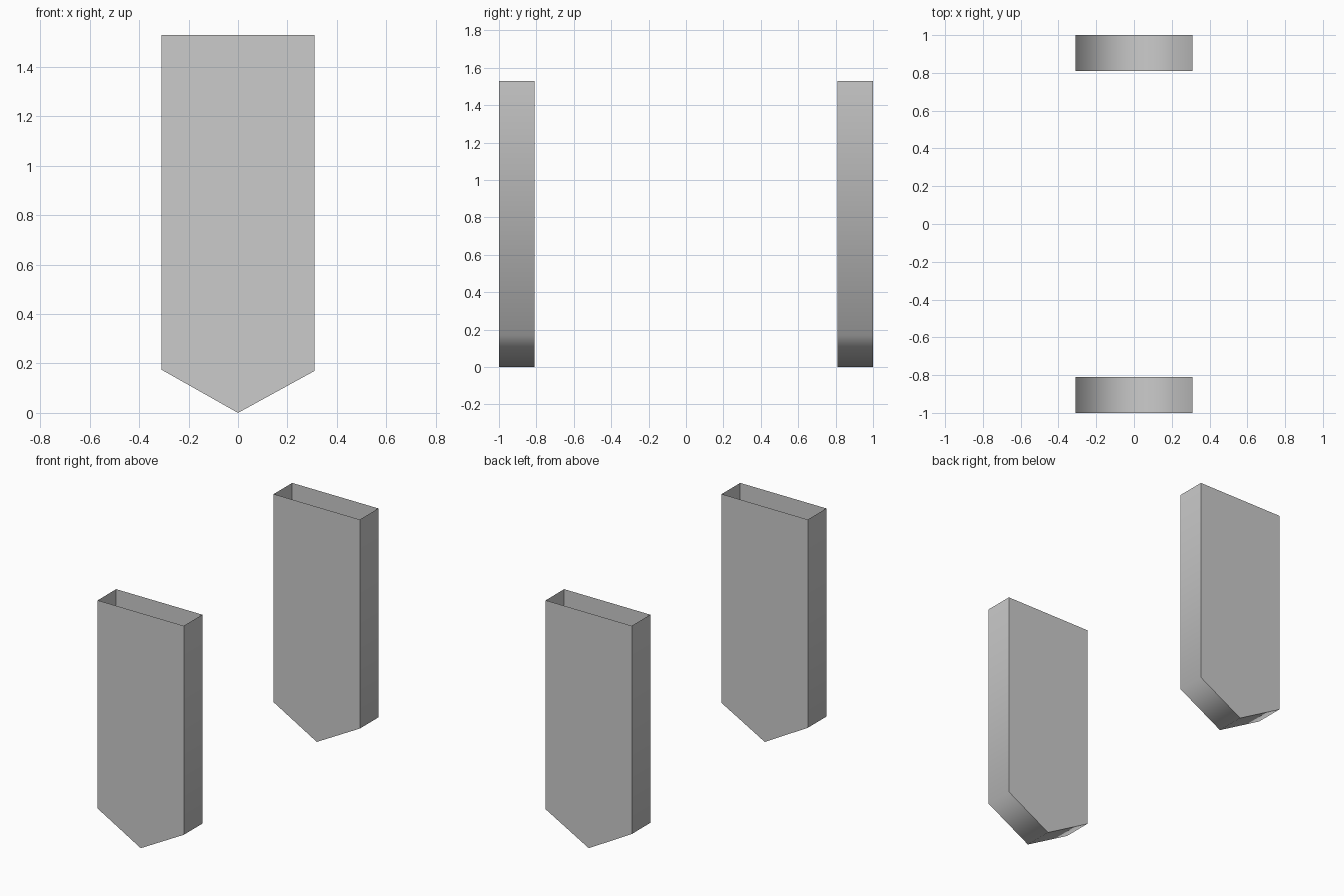
import bpy
import bmesh
from math import radians

if "Cube" in bpy.data.objects:
    bpy.data.objects.remove(bpy.data.objects["Cube"])

# Pointed pocket outline in x, z (open along the top edge)
PROFILE = [(-0.31, 1.53), (-0.31, 0.175), (0, 0), (0.31, 0.17), (0.31, 1.53)]
DEPTH = 0.19


def pocket(name, y_front):
    bm = bmesh.new()
    front, back = [[bm.verts.new((x, y, z)) for x, z in PROFILE]
                   for y in (y_front, y_front + DEPTH)]
    # Flat front and back panels
    bm.faces.new(front)
    bm.faces.new(back[::-1])
    # Side walls and pointed bottom, no lid
    for i in range(len(PROFILE) - 1):
        bm.faces.new((front[i + 1], front[i], back[i], back[i + 1]))
    bmesh.ops.recalc_face_normals(bm, faces=bm.faces)
    mesh = bpy.data.meshes.new(name)
    bm.to_mesh(mesh)
    bm.free()
    obj = bpy.data.objects.new(name, mesh)
    bpy.context.collection.objects.link(obj)
    # Rounded shading around the wall strip, crisp edges at the panels
    bpy.ops.object.select_all(action='DESELECT')
    obj.select_set(True)
    bpy.context.view_layer.objects.active = obj
    bpy.ops.object.shade_smooth_by_angle(angle=radians(70))


pocket("front_pocket", -1.0)
pocket("back_pocket", 1.0 - DEPTH)
